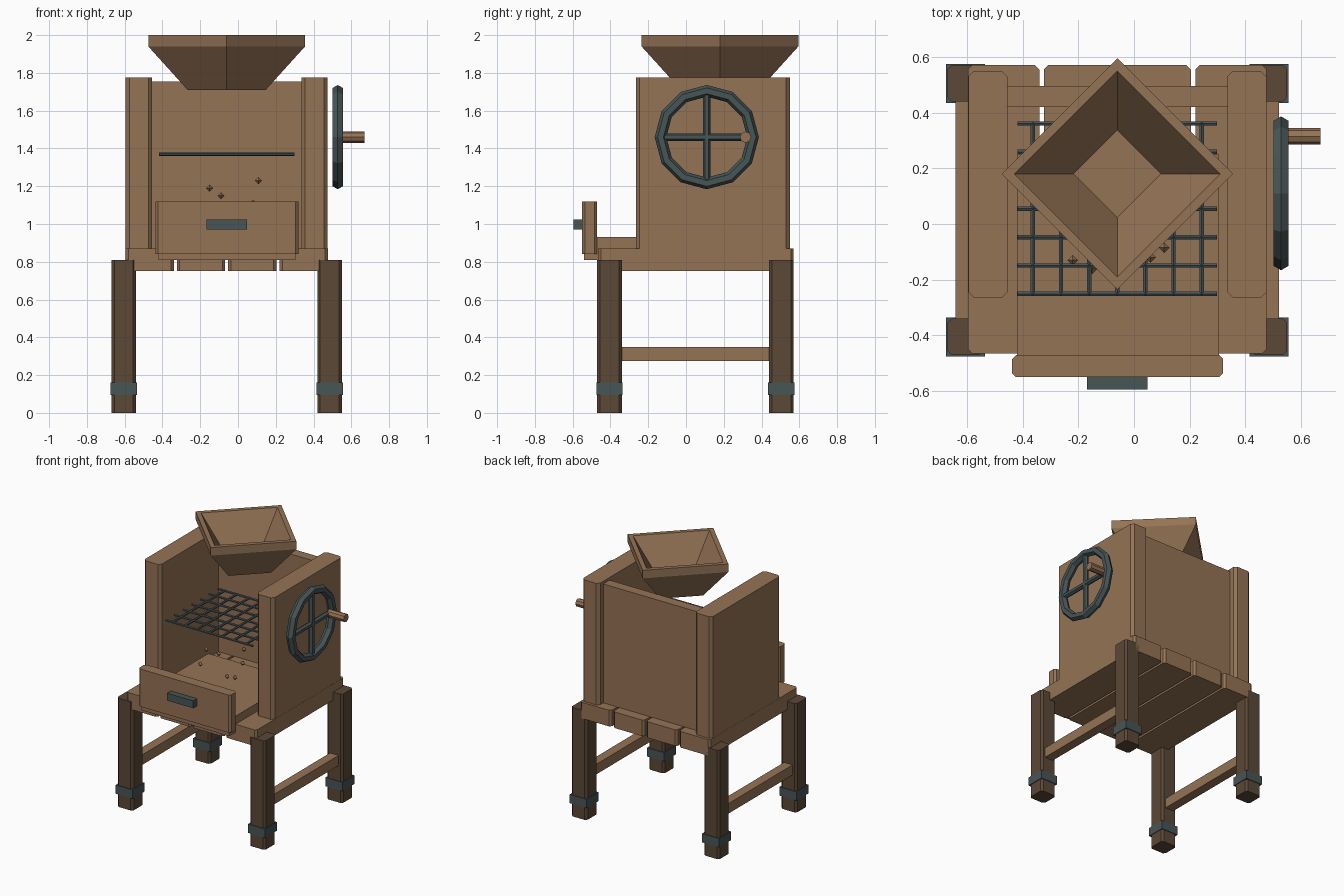
import bpy, bmesh, math
from mathutils import Matrix, Vector

if "Cube" in bpy.data.objects:
    bpy.data.objects.remove(bpy.data.objects["Cube"])


def material(name, rgb):
    m = bpy.data.materials.new(name)
    m.diffuse_color = (*rgb, 1)
    m.use_nodes = True
    m.node_tree.nodes["Principled BSDF"].inputs["Base Color"].default_value = m.diffuse_color
    return m


WOOD = material("oak_wood", (0.300, 0.172, 0.092))
DARK = material("dark_wood", (0.105, 0.065, 0.038))
METAL = material("slate_metal", (0.064, 0.090, 0.094))
CX = -0.06  # centre line of the body


def finish(name, bm, mat):
    bmesh.ops.recalc_face_normals(bm, faces=bm.faces)
    me = bpy.data.meshes.new(name)
    bm.to_mesh(me)
    bm.free()
    me.materials.append(mat)
    ob = bpy.data.objects.new(name, me)
    bpy.context.collection.objects.link(ob)
    return ob


def box(name, x, y, z, mat, chamfer=0.0):
    """Box from ranges, with chamfered upright edges."""
    bm = bmesh.new()
    bmesh.ops.create_cube(bm, size=1)
    for v in bm.verts:
        v.co = [r[0] + (c + 0.5) * (r[1] - r[0]) for c, r in zip(v.co, (x, y, z))]
    if chamfer:
        upright = [e for e in bm.edges
                   if abs(e.verts[0].co.z - e.verts[1].co.z) > 1e-5]
        bmesh.ops.bevel(bm, geom=upright, offset=chamfer, segments=1,
                        affect='EDGES', profile=0.5)
    return finish(name, bm, mat)


def add_rod(bm, a, b, radius, sides):
    a, b = Vector(a), Vector(b)
    rot = (b - a).to_track_quat('Z', 'Y').to_matrix().to_4x4()
    bmesh.ops.create_cone(bm, cap_ends=True, segments=sides, radius1=radius,
                          radius2=radius, depth=(b - a).length,
                          matrix=Matrix.Translation((a + b) / 2) @ rot)


def loft(name, rings, mat, close=False):
    """Skin a list of point rings; cap the ends or join last to first."""
    bm = bmesh.new()
    vs = [[bm.verts.new(p) for p in r] for r in rings]
    n = len(vs[0])
    pairs = list(zip(vs, vs[1:])) + ([(vs[-1], vs[0])] if close else [])
    for r, s in pairs:
        for i in range(n):
            j = (i + 1) % n
            bm.faces.new((r[i], r[j], s[j], s[i]))
    if not close:
        bm.faces.new(vs[0])
        bm.faces.new(vs[-1])
    return finish(name, bm, mat)


# Legs with metal bands, and side rails
for sx, side in ((-1, "left"), (1, "right")):
    lx = CX + sx * 0.545
    for ly, end in ((-0.405, "front"), (0.505, "back")):
        box(f"{end}_{side}_leg", (lx - 0.065, lx + 0.065), (ly - 0.065, ly + 0.065),
            (0, 0.81), DARK, 0.015)
        box(f"{end}_{side}_leg_band", (lx - 0.07, lx + 0.07), (ly - 0.07, ly + 0.07),
            (0.095, 0.16), METAL)
    box(f"{side}_rail", (lx - 0.035, lx + 0.035), (-0.36, 0.46), (0.275, 0.35), WOOD)

# Deck of four planks
for i in range(4):
    px = CX + (i - 1.5) * 0.272
    box(f"deck_plank_{i + 1}", (px - 0.128, px + 0.128), (-0.465, 0.57),
        (0.75, 0.87), WOOD, 0.015)

# Side and back walls
box("left_wall", (-0.595, -0.455), (-0.265, 0.55), (0.868, 1.775), WOOD, 0.02)
box("right_wall", (0.335, 0.475), (-0.265, 0.55), (0.868, 1.775), WOOD, 0.02)
box("back_wall", (-0.46, 0.34), (0.42, 0.495), (0.868, 1.755), WOOD)

# Drawer
box("drawer_tray", (-0.42, 0.305), (-0.54, 0.25), (0.81, 0.93), WOOD)
box("drawer_front", (-0.438, 0.32), (-0.55, -0.47), (0.84, 1.12), WOOD, 0.015)
box("drawer_handle", (-0.168, 0.048), (-0.595, -0.545), (0.97, 1.025), METAL)

# Wire sieve
bm = bmesh.new()
for i in range(7):
    gx, gy = CX + (i - 3) * 0.101, 0.055 + (i - 3) * 0.102
    add_rod(bm, (-0.418, gy, 1.37), (0.298, gy, 1.37), 0.009, 6)
    add_rod(bm, (gx, -0.255, 1.37), (gx, 0.365, 1.37), 0.009, 6)
finish("sieve", bm, METAL)

# Loose grains falling below the sieve
bm = bmesh.new()
for p in ((-0.15, -0.16, 1.19), (-0.22, -0.13, 1.05), (-0.09, -0.1, 1.15),
          (0.108, -0.085, 1.23), (0.06, -0.12, 1.02), (0.08, -0.06, 1.11),
          (-0.02, -0.1, 1.0)):
    bmesh.ops.create_uvsphere(bm, u_segments=4, v_segments=2, radius=0.019,
                              matrix=Matrix.Translation(p))
finish("grains", bm, WOOD)


# Hopper: square funnel turned by 45 degrees (half diagonal, height)
def diamond(r, z):
    return [(CX + r * c, 0.18 + r * s, z) for c, s in ((1, 0), (0, 1), (-1, 0), (0, -1))]


loft("hopper", [diamond(r, z) for r, z in
                ((0.207, 1.71), (0.415, 1.94), (0.415, 2.0), (0.37, 2.0), (0.157, 1.735))],
     WOOD)

# Hand wheel with twelve-sided rim
WX, WY, WZ = 0.528, 0.11, 1.46
rim = []
for i in range(12):
    a = i * math.tau / 12
    ring = []
    for k in range(6):
        b = k * math.tau / 6
        r = 0.245 + 0.031 * math.cos(b)
        ring.append((WX + 0.031 * math.sin(b), WY + r * math.cos(a), WZ + r * math.sin(a)))
    rim.append(ring)
loft("wheel_rim", rim, METAL, close=True)

bm = bmesh.new()
add_rod(bm, (WX, WY - 0.235, WZ), (WX, WY + 0.235, WZ), 0.02, 6)
add_rod(bm, (WX, WY, WZ - 0.235), (WX, WY, WZ + 0.235), 0.02, 6)
finish("wheel_spokes", bm, METAL)

bm = bmesh.new()
add_rod(bm, (0.53, 0.315, WZ), (0.67, 0.315, WZ), 0.03, 8)
finish("wheel_handle", bm, WOOD)
